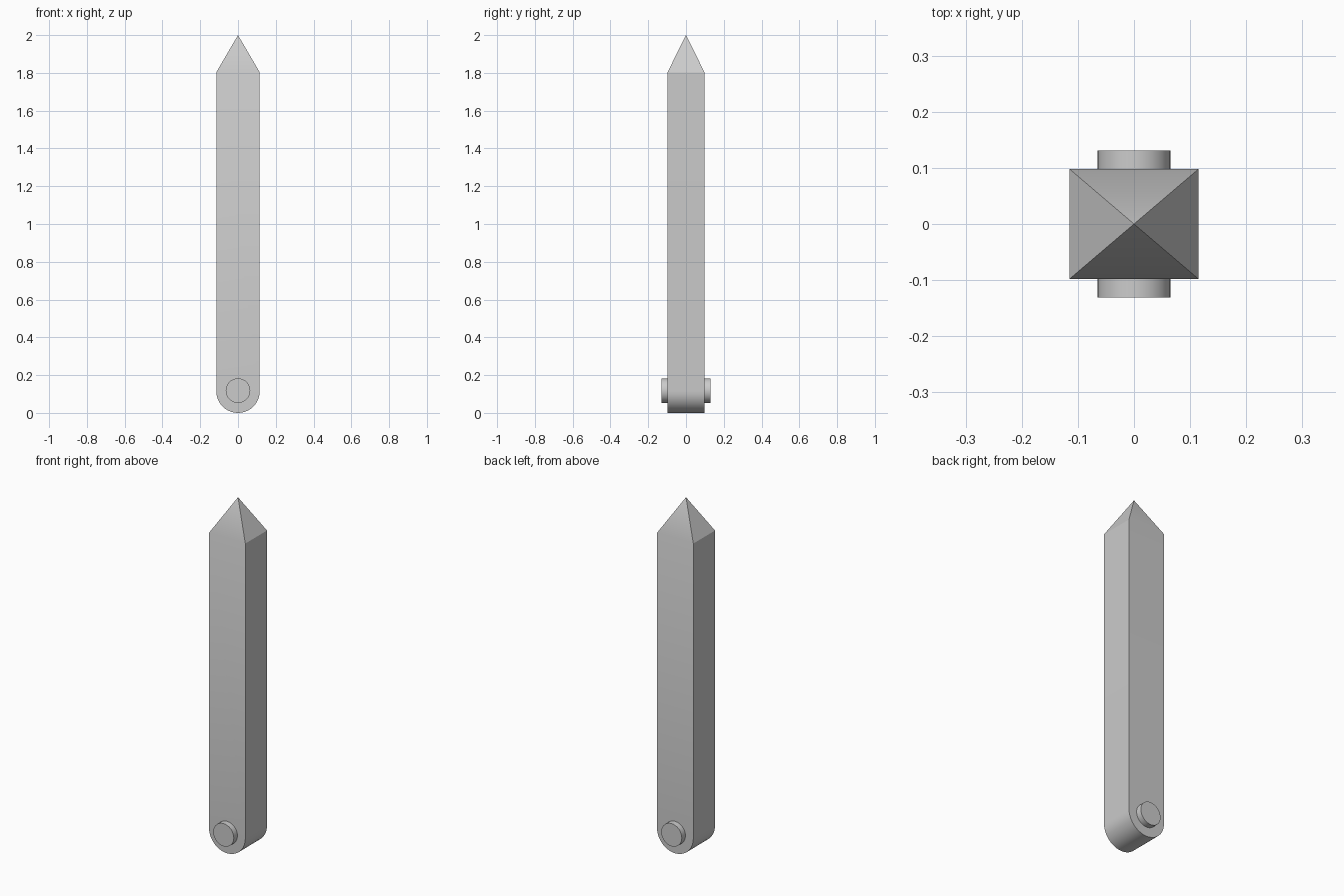
import bpy, bmesh
from math import sin, cos, pi, radians

cube = bpy.data.objects.get("Cube")
if cube:
    bpy.data.objects.remove(cube)

HALF_W, HALF_D = 0.115, 0.098      # body half width and half depth
SHOULDER, TIP = 1.803, 2.0         # start and end of the pointed top
PIN_Z, PIN_R, PIN_HALF = 0.118, 0.065, 0.131
ARC_STEPS = 20

grey = bpy.data.materials.new("plain grey")
grey.use_nodes = True
colour = (0.6, 0.6, 0.6, 1)
grey.diffuse_color = colour
grey.node_tree.nodes["Principled BSDF"].inputs["Base Color"].default_value = colour


def finish(obj):
    """Assign the colour and smooth the curved walls only."""
    obj.data.materials.append(grey)
    bpy.ops.object.select_all(action="DESELECT")
    obj.select_set(True)
    bpy.context.view_layer.objects.active = obj
    bpy.ops.object.shade_smooth_by_angle(angle=radians(30))


# Post body: round-bottomed outline pushed through from front to back
outline = [(HALF_W, SHOULDER), (-HALF_W, SHOULDER)]
for i in range(ARC_STEPS + 1):
    a = pi + pi * i / ARC_STEPS
    outline.append((HALF_W * cos(a), HALF_W + HALF_W * sin(a)))

bm = bmesh.new()
front = bm.faces.new([bm.verts.new((x, -HALF_D, z)) for x, z in outline])
extruded = bmesh.ops.extrude_face_region(bm, geom=[front], use_keep_orig=True)
back_verts = [g for g in extruded["geom"] if isinstance(g, bmesh.types.BMVert)]
bmesh.ops.translate(bm, verts=back_verts, vec=(0, 2 * HALF_D, 0))

# Pointed top: raise the middle of the top face into a pyramid
top = max(bm.faces, key=lambda f: min(v.co.z for v in f.verts))
apex = bmesh.ops.poke(bm, faces=[top])["verts"][0]
apex.co = (0, 0, TIP)
bmesh.ops.recalc_face_normals(bm, faces=bm.faces)

mesh = bpy.data.meshes.new("post_body")
bm.to_mesh(mesh)
bm.free()
body = bpy.data.objects.new("post_body", mesh)
bpy.context.collection.objects.link(body)
finish(body)

# Pivot pin running through the rounded end
bpy.ops.mesh.primitive_cylinder_add(
    vertices=36, radius=PIN_R, depth=2 * PIN_HALF,
    location=(0, 0, PIN_Z), rotation=(pi / 2, 0, 0))
pin = bpy.context.object
pin.name = "pivot_pin"
finish(pin)
